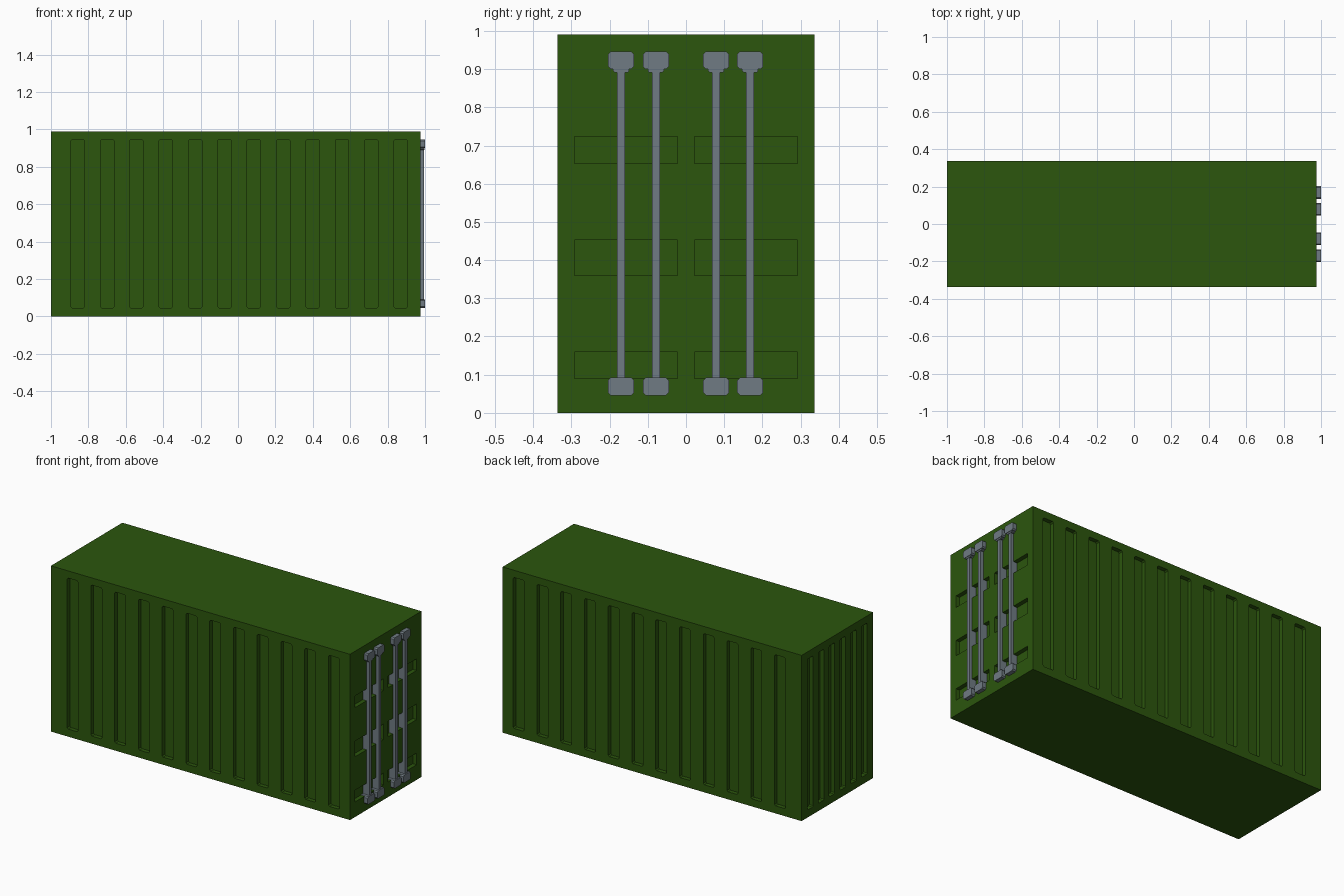
import bpy, bmesh
from mathutils import Vector

cube = bpy.data.objects.get("Cube")
if cube:
    bpy.data.objects.remove(cube, do_unlink=True)

X0, X1 = -1.0, 0.976      # body length
HY, H = 0.337, 0.99       # body half width, height
DEPTH = 0.025             # recess depth


def material(name, rgb):
    m = bpy.data.materials.new(name)
    m.use_nodes = True
    m.diffuse_color = (*rgb, 1)
    m.node_tree.nodes["Principled BSDF"].inputs["Base Color"].default_value = (*rgb, 1)
    return m


GREEN = material("green paint", (0.025, 0.093, 0.004))
STEEL = material("grey steel", (0.162, 0.198, 0.227))


def finish(bm, name, mat):
    bmesh.ops.recalc_face_normals(bm, faces=bm.faces)
    me = bpy.data.meshes.new(name)
    bm.to_mesh(me)
    bm.free()
    me.materials.append(mat)
    ob = bpy.data.objects.new(name, me)
    bpy.context.collection.objects.link(ob)
    return ob


def prism(bm, outline, axis, a, b):
    """Extrude a (horizontal, z) outline along the x or y axis from a to b."""
    def place(p, d):
        return Vector((d, p[0], p[1])) if axis == "x" else Vector((p[0], d, p[1]))
    face = bm.faces.new([bm.verts.new(place(p, a)) for p in outline])
    ext = bmesh.ops.extrude_face_region(bm, geom=[face])
    verts = [g for g in ext["geom"] if isinstance(g, bmesh.types.BMVert)]
    shift = Vector((b - a, 0, 0)) if axis == "x" else Vector((0, b - a, 0))
    bmesh.ops.translate(bm, verts=verts, vec=shift)


def rect(u0, u1, z0, z1, c=0.0):
    """Rectangle outline with corners cut by c."""
    if c == 0:
        return [(u0, z0), (u1, z0), (u1, z1), (u0, z1)]
    return [(u0 + c, z0), (u1 - c, z0), (u1, z0 + c), (u1, z1 - c),
            (u1 - c, z1), (u0 + c, z1), (u0, z1 - c), (u0, z0 + c)]


# Container body
bm = bmesh.new()
prism(bm, rect(-HY, HY, 0, H), "x", X0, X1)
body = finish(bm, "container_body", GREEN)

# Recess cutter: side grooves, rear end grooves, door panels
bm = bmesh.new()
for i in range(12):
    x = -0.857 + i * 0.157
    for s in (-1, 1):
        prism(bm, rect(x - 0.036, x + 0.036, 0.045, 0.947, 0.007), "y",
              s * (HY - DEPTH), s * (HY + 0.05))
for i in range(6):
    y = (i - 2.5) * 0.102
    prism(bm, rect(y - 0.026, y + 0.026, 0.045, 0.947, 0.006), "x", X0 - 0.05, X0 + DEPTH)
for z0, z1 in ((0.09, 0.16), (0.36, 0.453), (0.653, 0.723)):
    for u0, u1 in ((-0.292, -0.022), (0.022, 0.292)):
        prism(bm, rect(u0, u1, z0, z1), "x", X1 - DEPTH, X1 + 0.05)
cutter = finish(bm, "recess_cutter", GREEN)

mod = body.modifiers.new("recesses", "BOOLEAN")
mod.operation = "DIFFERENCE"
mod.solver = "EXACT"
mod.object = cutter
dg = bpy.context.evaluated_depsgraph_get()
cut_mesh = bpy.data.meshes.new_from_object(body.evaluated_get(dg))
body.modifiers.clear()
body.data = cut_mesh
bpy.data.objects.remove(cutter, do_unlink=True)

# Door locking bars with brackets at both ends
for n, y in enumerate((-0.17, -0.079, 0.079, 0.168), 1):
    bm = bmesh.new()
    prism(bm, rect(y - 0.0105, y + 0.0105, 0.07, 0.92), "x", X1 - DEPTH - 0.005, 0.994)
    finish(bm, f"lock_bar_{n}", STEEL)

    bm = bmesh.new()
    prism(bm, rect(y - 0.034, y + 0.034, 0.90, 0.946, 0.007), "x", X1 - 0.005, 1.0)
    prism(bm, rect(y - 0.021, y + 0.021, 0.891, 0.91, 0.004), "x", X1 - 0.005, 0.997)
    finish(bm, f"top_bracket_{n}", STEEL)

    bm = bmesh.new()
    prism(bm, rect(y - 0.034, y + 0.034, 0.046, 0.092, 0.007), "x", X1 - DEPTH, 1.0)
    finish(bm, f"bottom_bracket_{n}", STEEL)
